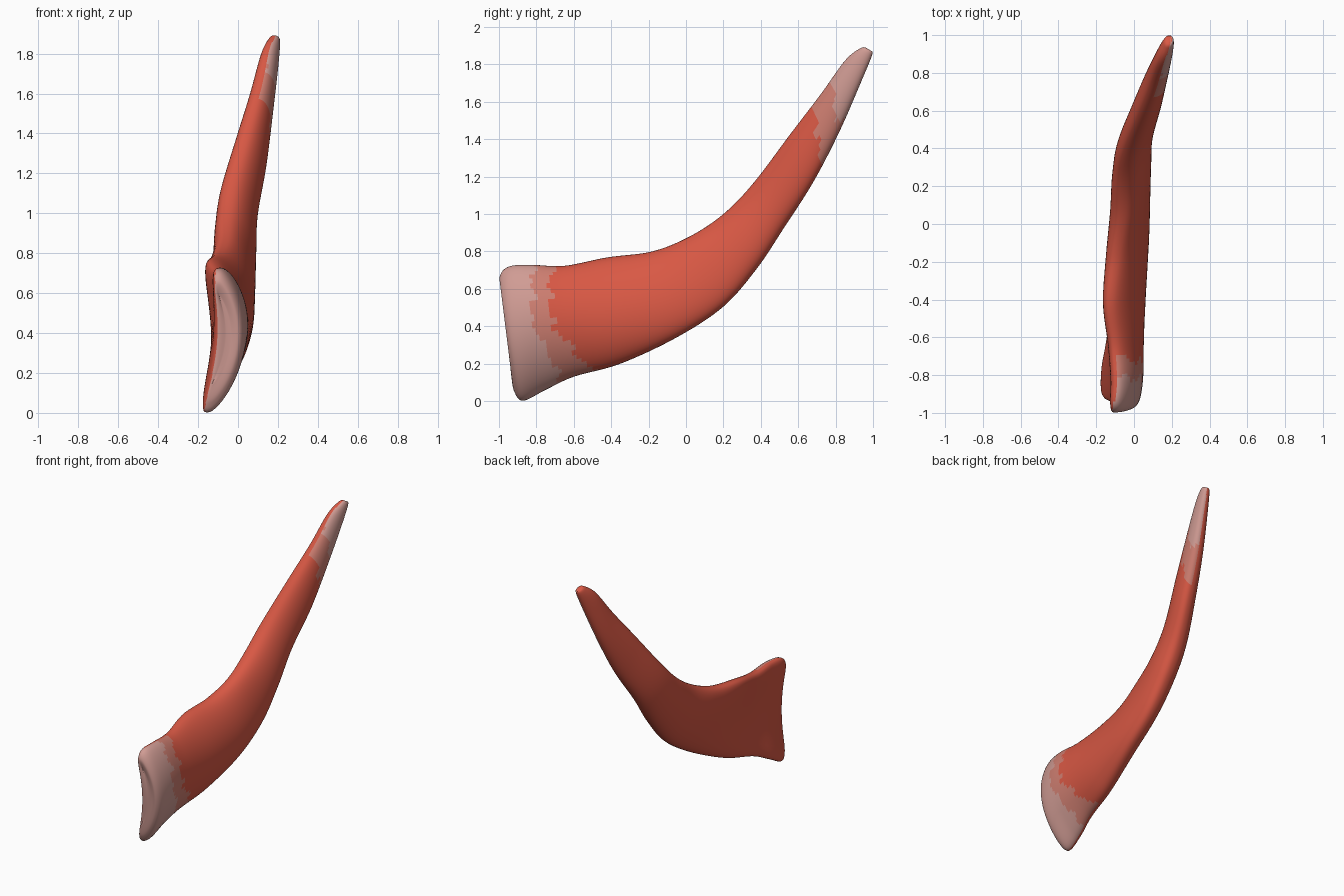
import bpy, bmesh, math
from mathutils import Vector

if "Cube" in bpy.data.objects:
    bpy.data.objects.remove(bpy.data.objects["Cube"])

# Cross-sections: top y, z | bottom y, z | centre x at top, middle, bottom | half thickness
ROWS = [
    (-.975, .58, -.935, .14, -.09, -.05, -.13, .012),
    (-.997, .66, -.918, .05, -.10, -.05, -.145, .055),
    (-.95, .718, -.87, .002, -.10, -.045, -.155, .078),
    (-.83, .728, -.75, .06, -.09, -.04, -.145, .088),
    (-.65, .723, -.60, .13, -.10, -.04, -.11, .092),
    (-.42, .768, -.35, .20, -.125, -.04, -.06, .10),
    (-.18, .80, -.05, .34, -.095, -.03, .0, .10),
    (.02, .88, .20, .505, -.06, -.02, .02, .097),
    (.20, 1.0, .38, .71, -.05, -.012, .022, .096),
    (.36, 1.165, .52, .92, -.025, .005, .03, .09),
    (.56, 1.43, .68, 1.17, .05, .065, .08, .078),
    (.72, 1.64, .82, 1.44, .11, .115, .12, .062),
    (.85, 1.82, .94, 1.715, .15, .158, .165, .045),
    (.93, 1.885, .995, 1.85, .178, .182, .185, .028),
    (.96, 1.89, .99, 1.872, .185, .186, .187, .008),
]
STEPS, SIDES = 9, 56


def spline(a, b, c, d, t):
    return [0.5 * (2 * q + (r - p) * t + (2 * p - 5 * q + 4 * r - s) * t * t
                   + (3 * q - p - 3 * r + s) * t ** 3) for p, q, r, s in zip(a, b, c, d)]


def material(name, rgb):
    m = bpy.data.materials.new(name)
    m.diffuse_color = (*rgb, 1)
    m.use_nodes = True
    m.node_tree.nodes["Principled BSDF"].inputs["Base Color"].default_value = m.diffuse_color
    return m


# Interpolate the sections along the strap
sections = []
n = len(ROWS)
for i in range(n - 1):
    a, b, c, d = (ROWS[min(max(i + k, 0), n - 1)] for k in (-1, 0, 1, 2))
    sections += [spline(a, b, c, d, s / STEPS) for s in range(STEPS)]
sections.append(list(ROWS[-1]))

# Loft the muscle body
bm = bmesh.new()
rings = []
for ty, tz, by, bz, xt, xm, xb, h in sections:
    ring = []
    for k in range(SIDES):
        a = 2 * math.pi * k / SIDES
        u, v = math.cos(a), math.sin(a)
        x = xm + u * (xt - xb) / 2 + u * u * ((xt + xb) / 2 - xm)
        x += max(h, .004) * math.copysign(abs(v) ** .85, v)
        ring.append(bm.verts.new((x, (ty + by) / 2 + u * (ty - by) / 2,
                                  (tz + bz) / 2 + u * (tz - bz) / 2)))
    rings.append(ring)
for r, q in zip(rings, rings[1:]):
    for k in range(SIDES):
        j = (k + 1) % SIDES
        bm.faces.new((r[k], r[j], q[j], q[k]))
# End caps made of strips across the section
for r in (rings[0], rings[-1]):
    for k in range(SIDES // 2):
        quad = list(dict.fromkeys((r[k], r[k + 1], r[-k - 1], r[-k % SIDES])))
        if len(quad) > 2:
            bm.faces.new(quad)
bmesh.ops.recalc_face_normals(bm, faces=bm.faces)

# Pale tendon areas at both ends of the right side, with ragged inner edges
for f in bm.faces:
    f.smooth = True
    f.normal_update()
    c, nrm = f.calc_center_median(), f.normal
    rag = .018 * math.sin(c.z * 47) + .012 * math.sin(c.z * 91)
    low = max(0, .42 - c.z)
    if c.y < 0 and nrm.x > (-.6 if nrm.y < -.3 else -.05):
        if c.y < -.82 + .5 * low + rag:
            f.material_index = 2
        elif c.y < -.72 + .85 * low + rag:
            f.material_index = 1
    elif c.y > .5 and nrm.x > .2:
        if c.y > .79 + rag * .6 and c.z > 1.5:
            f.material_index = 2
        elif c.y > .70 + rag * .6 - (c.z - 1.45) * .1:
            f.material_index = 1

mesh = bpy.data.meshes.new("muscle_strap")
bm.to_mesh(mesh)
bm.free()
for m in (material("muscle red", (.69, .098, .058)),
          material("tendon blend pink", (.62, .21, .165)),
          material("tendon pale pink", (.63, .33, .295))):
    mesh.materials.append(m)
obj = bpy.data.objects.new("muscle_strap", mesh)
bpy.context.collection.objects.link(obj)
